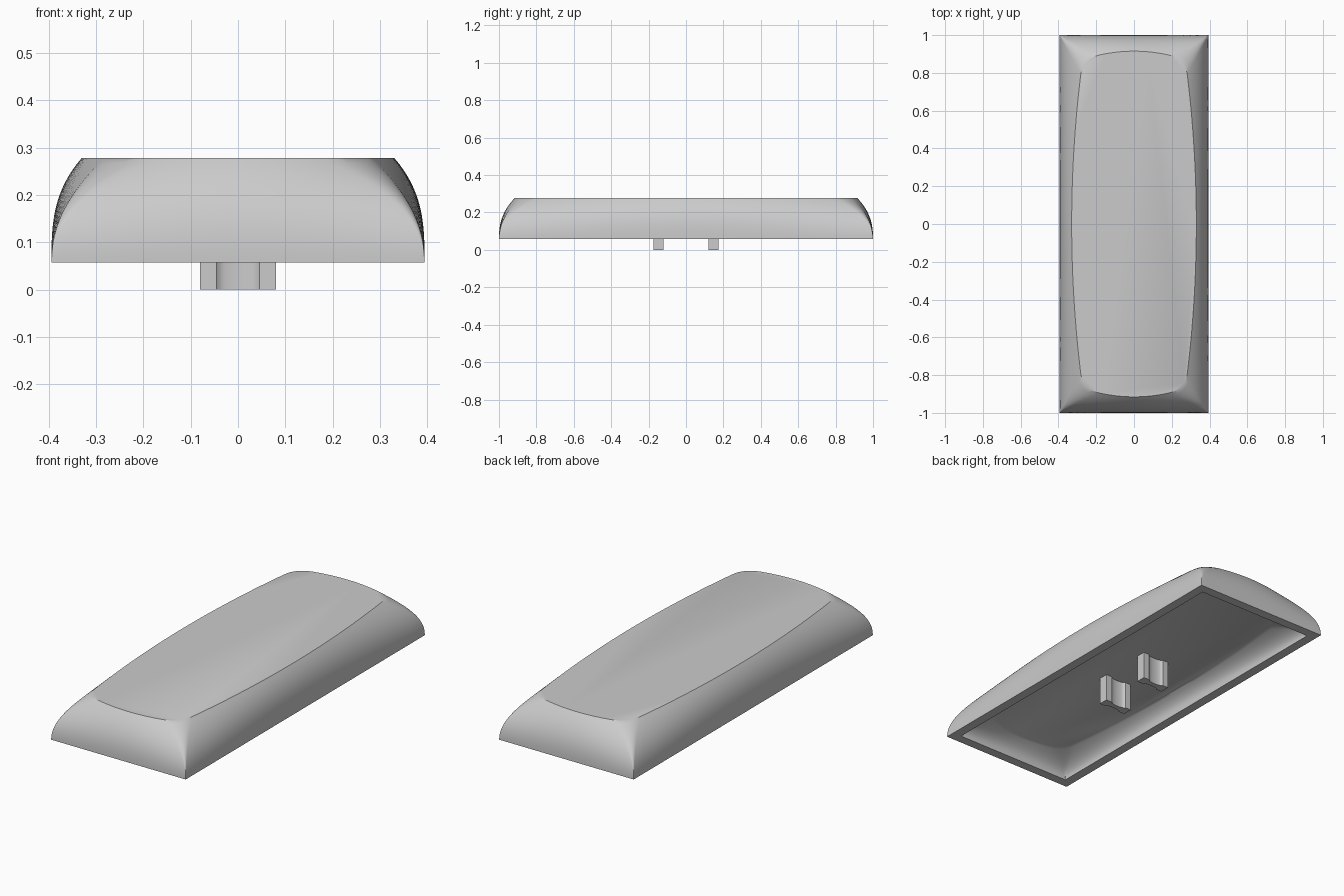
import bpy, bmesh, math
from mathutils import Vector

cube = bpy.data.objects.get("Cube")
if cube:
    bpy.data.objects.remove(cube)

grey = bpy.data.materials.new("light grey plastic")
grey.use_nodes = True
GREY = (0.6, 0.6, 0.6, 1)
grey.diffuse_color = GREY
grey.node_tree.nodes["Principled BSDF"].inputs["Base Color"].default_value = GREY

BASE_Z = 0.057
LEVELS, EDGE, ROUND = 20, 14, 8


def finish(bm, name, angle):
    bmesh.ops.recalc_face_normals(bm, faces=bm.faces)
    mesh = bpy.data.meshes.new(name)
    bm.to_mesh(mesh)
    bm.free()
    mesh.materials.append(grey)
    obj = bpy.data.objects.new(name, mesh)
    bpy.context.collection.objects.link(obj)
    bpy.ops.object.select_all(action='DESELECT')
    obj.select_set(True)
    bpy.context.view_layer.objects.active = obj
    bpy.ops.object.shade_smooth_by_angle(angle=math.radians(angle))
    return obj


def outline(mid, corner, radius):
    """Bowed rectangle with rounded corners, counter-clockwise."""
    def side(y):
        return Vector((mid.x - (mid.x - corner.x) * (y / corner.y) ** 2, y))

    def end(x):
        return Vector((x, mid.y - (mid.y - corner.y) * (x / corner.x) ** 2))

    a, b = side(corner.y - radius), end(corner.x - radius)
    quarter = [side(a.y * i / EDGE) for i in range(EDGE)]
    for i in range(ROUND + 1):
        t = i / ROUND
        quarter.append(a * (1 - t) ** 2 + corner * 2 * t * (1 - t) + b * t * t)
    quarter += [end(b.x * (1 - i / EDGE)) for i in range(1, EDGE + 1)]
    half = quarter + [Vector((-p.x, p.y)) for p in reversed(quarter[1:-1])]
    half.append(Vector((-quarter[0].x, 0)))
    return half + [Vector((p.x, -p.y)) for p in reversed(half[1:-1])]


def loft(bm, base, mid, corner, height, radius):
    """Stack outlines from a sharp rectangle up to a bowed flat top."""
    base, mid, corner = Vector(base), Vector(mid), Vector(corner)
    rings = []
    for k in range(LEVELS + 1):
        s = k / LEVELS
        m = Vector((base.x + (mid.x - base.x) * s ** 3,
                    base.y + (mid.y - base.y) * s ** 2.5))
        c = base.lerp(corner, s ** 2.2)
        pts = outline(m, c, 0.001 + radius * s ** 2)
        rings.append([bm.verts.new((p.x, p.y, BASE_Z + height * s)) for p in pts])
    n = len(rings[0])
    for low, high in zip(rings, rings[1:]):
        for i in range(n):
            j = (i + 1) % n
            bm.faces.new((low[i], low[j], high[j], high[i]))
    bm.faces.new(rings[-1])
    return rings[0]


# Hollow cap: outer skin, inner cavity and the flat rim between them
bm = bmesh.new()
outer = loft(bm, (0.394, 1.0), (0.33, 0.915), (0.272, 0.87), 0.221, 0.08)
inner = loft(bm, (0.344, 0.95), (0.29, 0.875), (0.235, 0.83), 0.09, 0.08)
for i in range(len(outer)):
    j = (i + 1) % len(outer)
    bm.faces.new((outer[i], outer[j], inner[j], inner[i]))
finish(bm, "cap_shell", 30)

# Two mounting legs with waisted long sides
for name, y0 in (("front_leg", -0.147), ("back_leg", 0.147)):
    half_x, half_y, waist, dip = 0.08, 0.026, 0.045, 0.013
    face = [(half_x, half_y)]
    for i in range(13):
        u = 1 - i / 6
        face.append((waist * u, half_y - dip * math.sqrt(max(0, 1 - u * u))))
    face.append((-half_x, half_y))
    profile = face + [(-x, -y) for x, y in face]
    bm = bmesh.new()
    bottom = bm.faces.new([bm.verts.new((x, y + y0, 0)) for x, y in profile])
    ext = bmesh.ops.extrude_face_region(bm, geom=[bottom])["geom"]
    top = [v for v in ext if isinstance(v, bmesh.types.BMVert)]
    bmesh.ops.translate(bm, verts=top, vec=(0, 0, 0.16))
    finish(bm, name, 35)
